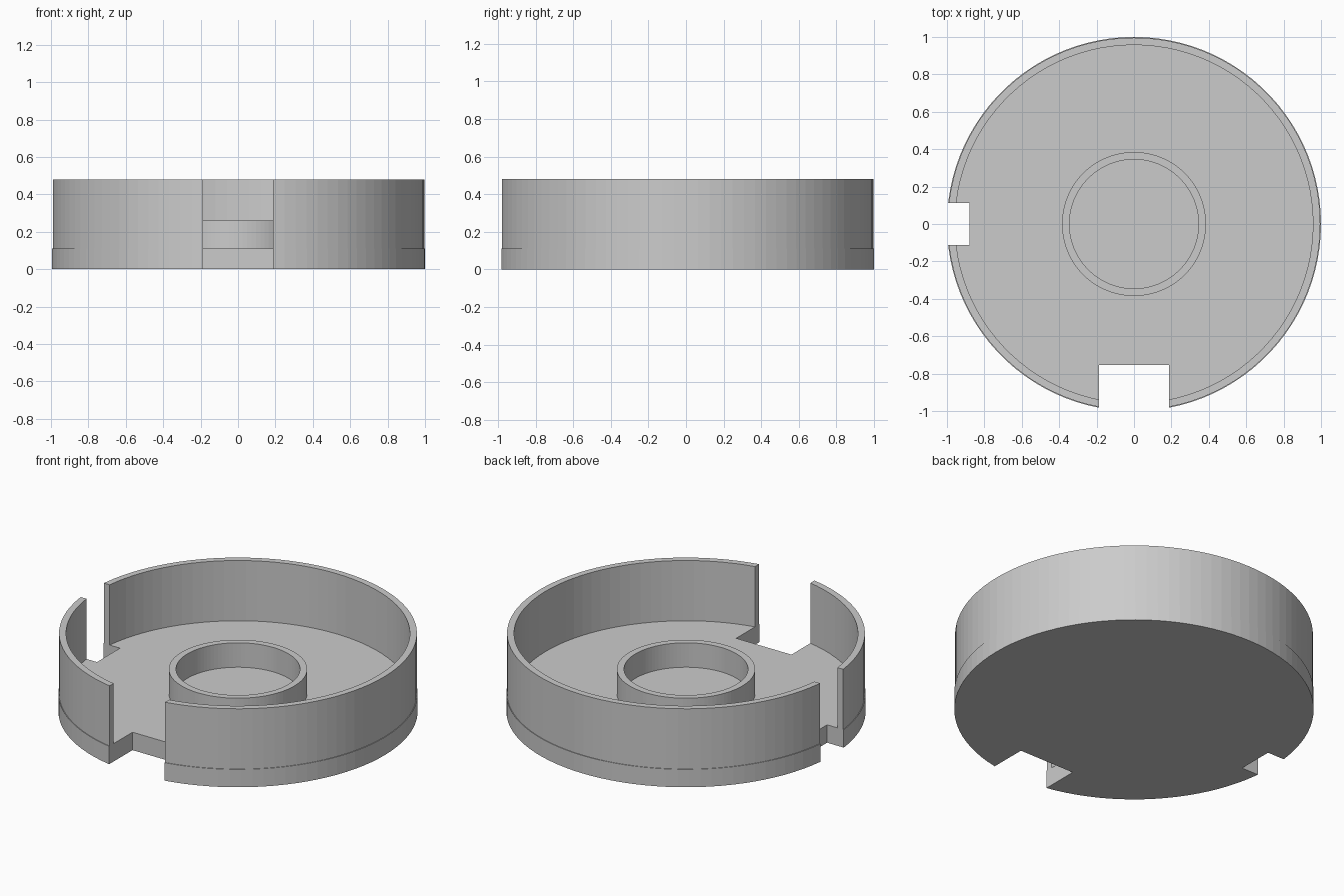
import bpy, bmesh
from math import cos, sin, tau

default = bpy.data.objects.get("Cube")
if default:
    bpy.data.objects.remove(default, do_unlink=True)

SEGMENTS = 100
FLOOR_TOP, WALL_TOP, RING_TOP = 0.11, 0.48, 0.26

grey = bpy.data.materials.new("light_grey")
grey.use_nodes = True
grey.diffuse_color = (0.6, 0.6, 0.6, 1)
grey.node_tree.nodes["Principled BSDF"].inputs["Base Color"].default_value = grey.diffuse_color


def add_object(name, bm):
    bmesh.ops.recalc_face_normals(bm, faces=bm.faces)
    mesh = bpy.data.meshes.new(name)
    bm.to_mesh(mesh)
    bm.free()
    mesh.materials.append(grey)
    obj = bpy.data.objects.new(name, mesh)
    bpy.context.collection.objects.link(obj)
    return obj


def tube(name, outer, inner, bottom, top):
    """Upright tube with a rectangular section; inner = 0 gives a solid disc."""
    bm = bmesh.new()

    def circle(r, z):
        return [bm.verts.new((r * cos(tau * i / SEGMENTS), r * sin(tau * i / SEGMENTS), z))
                for i in range(SEGMENTS)]

    rings = [circle(outer, bottom), circle(outer, top)]
    if inner:
        rings += [circle(inner, top), circle(inner, bottom)]
        pairs = list(zip(rings, rings[1:] + rings[:1]))
    else:
        pairs = [(rings[0], rings[1])]
        bm.faces.new(rings[0])
        bm.faces.new(rings[1])
    for a, b in pairs:
        for i in range(SEGMENTS):
            j = (i + 1) % SEGMENTS
            bm.faces.new((a[i], a[j], b[j], b[i]))
    return add_object(name, bm)


def box(name, low, high):
    bm = bmesh.new()
    bmesh.ops.create_cube(bm, size=1)
    for v in bm.verts:
        v.co = [(a + b) / 2 + c * (b - a) for a, b, c in zip(low, high, v.co)]
    return add_object(name, bm)


# Floor, outer wall and central collar
floor = tube("floor_disc", 1.0, 0, 0, FLOOR_TOP)
wall = tube("outer_wall", 0.996, 0.957, FLOOR_TOP, WALL_TOP)
collar = tube("centre_collar", 0.385, 0.345, FLOOR_TOP, RING_TOP)

# Wide front notch and narrow side notch through floor and wall
cutters = [
    box("front_notch_cutter", (-0.188, -1.2, -0.2), (0.188, -0.755, 0.7)),
    box("side_notch_cutter", (-1.2, -0.112, -0.2), (-0.88, 0.112, 0.7)),
]
for part in (floor, wall):
    bpy.context.view_layer.objects.active = part
    for cutter in cutters:
        cut = part.modifiers.new(cutter.name, "BOOLEAN")
        cut.operation = "DIFFERENCE"
        cut.solver = "EXACT"
        cut.object = cutter
        bpy.ops.object.modifier_apply(modifier=cut.name)
for cutter in cutters:
    bpy.data.objects.remove(cutter, do_unlink=True)
